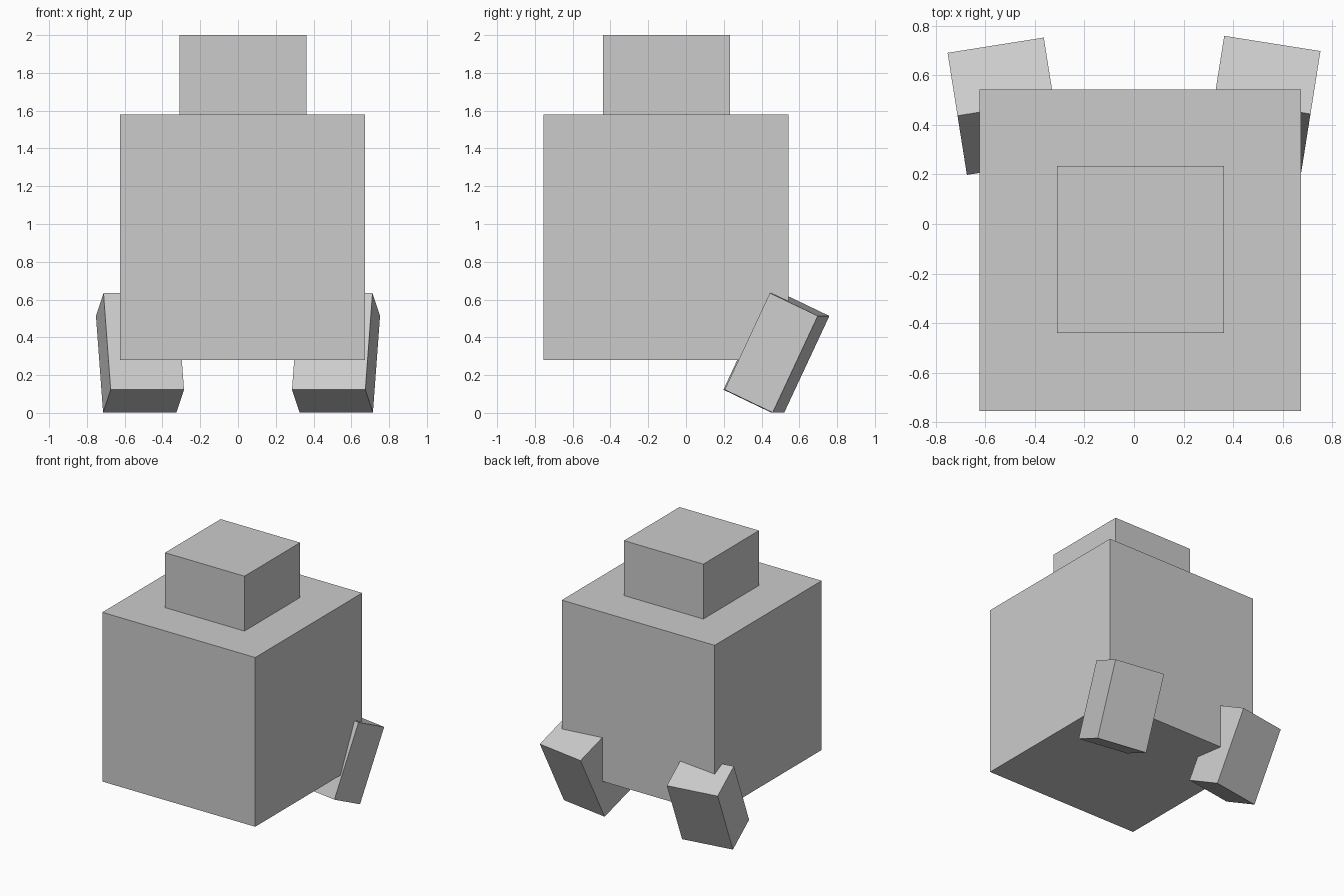
import bpy
from math import radians

if "Cube" in bpy.data.objects:
    bpy.data.objects.remove(bpy.data.objects["Cube"])


def box(name, centre, size, rotation=(0, 0, 0)):
    bpy.ops.mesh.primitive_cube_add(size=1, location=centre)
    ob = bpy.context.object
    ob.name = name
    ob.scale = size
    bpy.ops.object.transform_apply(location=False, rotation=False, scale=True)
    ob.rotation_euler = [radians(a) for a in rotation]
    return ob


# Large body block and smaller block on top
box("body", (0.025, -0.105, 0.93), (1.297, 1.297, 1.298))
box("head", (0.026, -0.103, 1.789), (0.674, 0.674, 0.422))

# Tilted feet, turned slightly outwards at the back
for name, side, y in (("right_foot", 1, 0.482), ("left_foot", -1, 0.475)):
    box(name, (side * 0.519, y, 0.318), (0.393, 0.284, 0.566),
        (-25.3, 0, -9 * side))
